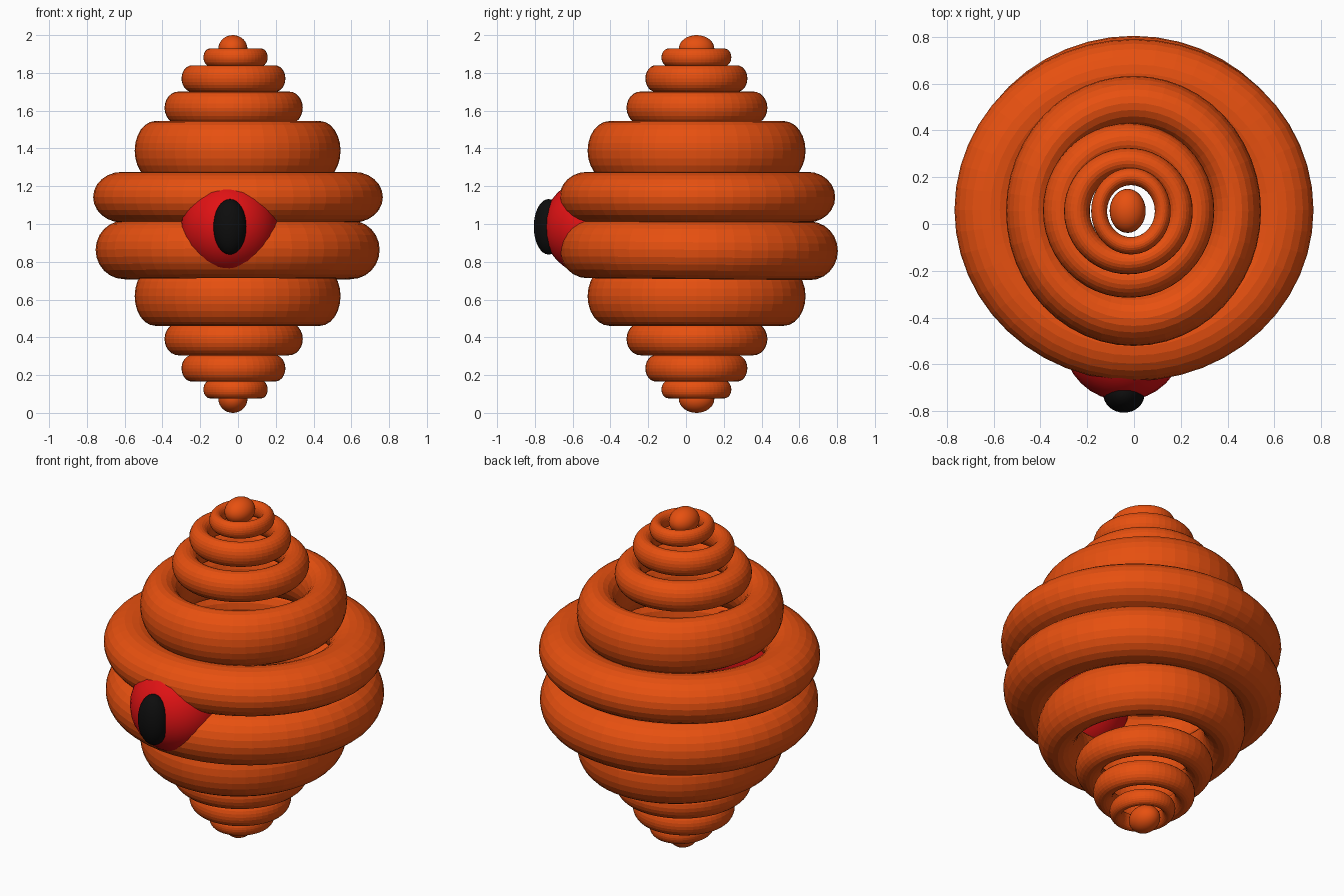
import bpy
import math

if "Cube" in bpy.data.objects:
    bpy.data.objects.remove(bpy.data.objects["Cube"])


def material(name, rgb):
    m = bpy.data.materials.new(name)
    m.diffuse_color = (*rgb, 1)
    m.use_nodes = True
    m.node_tree.nodes["Principled BSDF"].inputs["Base Color"].default_value = m.diffuse_color
    return m


orange = material("orange", (0.80, 0.08, 0.005))
red = material("red", (0.75, 0.006, 0.007))
black = material("black", (0.004, 0.004, 0.004))


def ring(name, x, y, z, rx, ry, rz, tilt=0):
    """Torus with outer radii rx, ry and vertical tube radius rz."""
    bpy.ops.mesh.primitive_torus_add(
        major_radius=0.8, minor_radius=0.2, major_segments=48,
        minor_segments=24, location=(x, y, z), rotation=(tilt, 0, 0))
    ob = bpy.context.object
    ob.name = name
    ob.scale = (rx, ry, rz / 0.2)
    ob.data.materials.append(orange)


def ellipsoid(name, loc, radii, mat):
    bpy.ops.mesh.primitive_uv_sphere_add(segments=32, ring_count=16, location=loc)
    ob = bpy.context.object
    ob.name = name
    ob.scale = radii
    ob.data.materials.append(mat)
    bpy.ops.object.shade_smooth()


# Two widest rings around the middle
ring("middle_ring_upper", 0, 0.06, 1.142, 0.767, 0.73, 0.134)
ring("middle_ring_lower", -0.002, 0.067, 0.863, 0.752, 0.737, 0.155, math.radians(-0.5))

# Stacked rings shrinking to a tip, repeated above and below
MID = 1.003
stack = [  # x, y, height above middle, rx, ry, rz
    (-0.002, 0.056, 0.385, 0.545, 0.577, 0.157),
    (-0.023, 0.058, 0.612, 0.366, 0.373, 0.086),
    (-0.024, 0.055, 0.767, 0.275, 0.270, 0.070),
    (-0.013, 0.055, 0.879, 0.170, 0.185, 0.047),
]
for side, label in ((1, "upper"), (-1, "lower")):
    for i, (x, y, h, rx, ry, rz) in enumerate(stack):
        ring(f"{label}_ring_{i + 1}", x, y, MID + side * h, rx, ry, rz)

# Tip beads
ellipsoid("top_bead", (-0.027, 0.056, 1.928), (0.077, 0.094, 0.072), orange)
ellipsoid("bottom_bead", (-0.027, 0.056, 0.074), (0.077, 0.094, 0.074), orange)

# Eye half sunk in the front of the middle rings
ellipsoid("eye", (-0.045, -0.50, 0.985), (0.257, 0.255, 0.256), red)
ellipsoid("pupil", (-0.043, -0.727, 0.985), (0.088, 0.079, 0.147), black)
